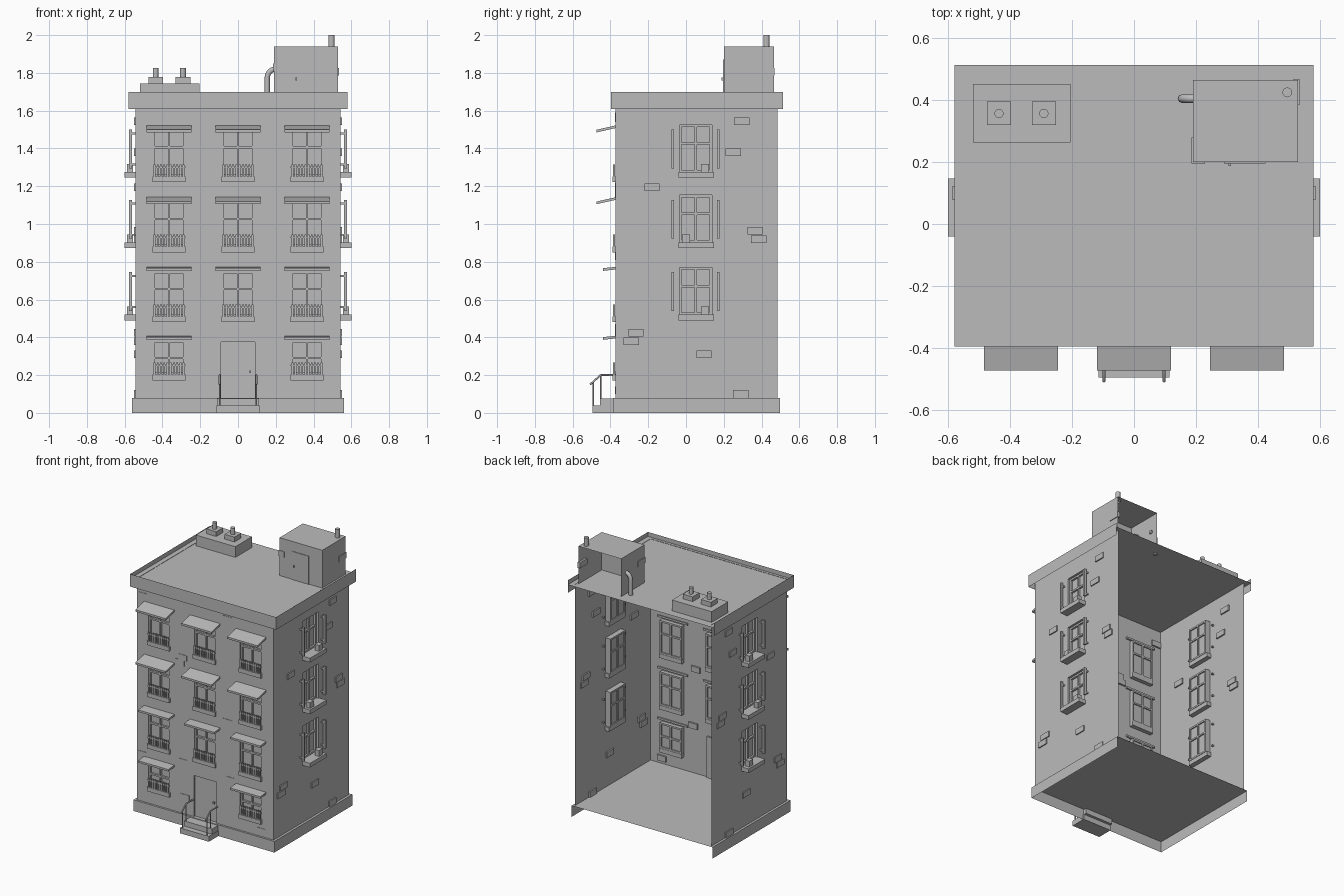
import bpy, bmesh, math
from mathutils import Vector

cube = bpy.data.objects.get("Cube")
if cube:
    bpy.data.objects.remove(cube, do_unlink=True)

GREY = bpy.data.materials.new("plain_grey")
GREY.use_nodes = True
GREY.diffuse_color = (0.5, 0.5, 0.5, 1)
GREY.node_tree.nodes["Principled BSDF"].inputs["Base Color"].default_value = (0.5, 0.5, 0.5, 1)

WX, WY, BACK = 0.543, 0.373, 0.485


# Placement of (along, outward, up) coordinates on each wall
def front(u, o, v):
    return (u, -WY - o, v)


def left(u, o, v):
    return (WX + o, u, v)


def right(u, o, v):
    return (-WX - o, u, v)


def world(u, o, v):
    return (u, o, v)


def finish(name, bm, outward=None):
    bmesh.ops.recalc_face_normals(bm, faces=bm.faces)
    bm.faces.ensure_lookup_table()
    if outward and bm.faces[0].normal.dot(Vector(outward)) < 0:
        bmesh.ops.reverse_faces(bm, faces=bm.faces)
    me = bpy.data.meshes.new(name)
    bm.to_mesh(me)
    bm.free()
    me.materials.append(GREY)
    ob = bpy.data.objects.new(name, me)
    bpy.context.collection.objects.link(ob)
    return ob


def quad(bm, *pts):
    return bm.faces.new([bm.verts.new(p) for p in pts])


def box(bm, u0, u1, o0, o1, v0, v1, place=world, tilt=0, skip=()):
    """Box; tilt drops its outer end, skip leaves sides open."""
    p = [bm.verts.new(place(u, o, v - (tilt if o == o1 else 0)))
         for v in (v0, v1) for o in (o0, o1) for u in (u0, u1)]
    sides = dict(bottom=(0, 1, 3, 2), top=(4, 5, 7, 6), near=(0, 1, 5, 4),
                 far=(2, 3, 7, 6), low=(0, 2, 6, 4), high=(1, 3, 7, 5))
    for side, ids in sides.items():
        if side not in skip:
            bm.faces.new([p[i] for i in ids])


def wall(name, place, u0, u1, v0, v1, holes, outward):
    """Sheet with recessed openings, each closed by a pane."""
    bm = bmesh.new()
    us = sorted({u0, u1, *(h[0] for h in holes), *(h[1] for h in holes)})
    vs = sorted({v0, v1, *(h[2] for h in holes), *(h[3] for h in holes)})
    for a, b in zip(us, us[1:]):
        for c, d in zip(vs, vs[1:]):
            mu, mv = (a + b) / 2, (c + d) / 2
            if not any(h[0] < mu < h[1] and h[2] < mv < h[3] for h in holes):
                quad(bm, place(a, 0, c), place(b, 0, c), place(b, 0, d), place(a, 0, d))
    for a, b, c, d, depth in holes:
        box(bm, a, b, -depth, 0, c, d, place, skip=("far",))
    bmesh.ops.remove_doubles(bm, verts=bm.verts, dist=0.0001)
    bmesh.ops.dissolve_limit(bm, angle_limit=0.01, verts=bm.verts, edges=bm.edges)
    return finish(name, bm, outward)


def window_frame(bm, place, a, b, c, d, depth, rail):
    """Border, centre post and cross rail in front of the pane."""
    o0, o1, t = -depth - 0.008, -depth + 0.014, 0.012
    m = (a + b) / 2
    for x0, x1 in ((a, a + t), (m - t / 2, m + t / 2), (b - t, b)):
        box(bm, x0, x1, o0, o1, c, d, place)
    for z0 in (c, rail, d - t):
        box(bm, a, b, o0, o1, z0, z0 + t, place)


def cylinder(bm, x, y, z0, z1, r, n=12):
    rings = [[bm.verts.new((x + r * math.cos(2 * math.pi * i / n),
                            y + r * math.sin(2 * math.pi * i / n), z)) for i in range(n)]
             for z in (z0, z1)]
    for i in range(n):
        j = (i + 1) % n
        bm.faces.new((rings[0][i], rings[0][j], rings[1][j], rings[1][i]))
    bm.faces.new(rings[1])


def tube(name, points, r):
    cu = bpy.data.curves.new(name, "CURVE")
    cu.dimensions = "3D"
    cu.bevel_depth, cu.bevel_resolution, cu.use_fill_caps = r, 2, True
    sp = cu.splines.new("POLY")
    sp.points.add(len(points) - 1)
    for pt, co in zip(sp.points, points):
        pt.co = (*co, 1)
    cu.materials.append(GREY)
    ob = bpy.data.objects.new(name, cu)
    bpy.context.collection.objects.link(ob)


# Front wall: (sill bottom, window top, canopy tip, canopy drop) per floor
floors = [(0.172, 0.385, 0.067, 0.008), (0.48, 0.75, 0.067, 0.008),
          (0.85, 1.12, 0.1, 0.025), (1.222, 1.5, 0.1, 0.025)]
columns = (-0.365, 0, 0.365)
holes, frames, canopies, balconies = [], bmesh.new(), bmesh.new(), bmesh.new()
for level, (z0, z1, reach, drop) in enumerate(floors):
    for x in columns:
        if level == 0 and x == 0:
            continue
        a, b = x - 0.086, x + 0.086
        holes.append((a, b, z0 + 0.03, z1, 0.02))
        window_frame(frames, front, a, b, z0 + 0.03, z1, 0.02, z1 - 0.1)
        box(canopies, x - 0.12, x + 0.12, -0.01, reach, z1 + 0.01, z1 + 0.024, front, drop)
        # Sill, rails and pickets
        box(balconies, a - 0.002, b + 0.002, -0.03, 0.016, z0, z0 + 0.03, front)
        box(balconies, a, b, 0.004, 0.013, z0 + 0.075, z0 + 0.083, front)
        for i in range(10):
            px = a + 0.009 + i * 0.0171
            box(balconies, px - 0.005, px + 0.005, 0.004, 0.013, z0 + 0.03, z0 + 0.094, front)
finish("front_window_frames", frames)
finish("window_canopies", canopies)
finish("balcony_rails", balconies)
holes.append((-0.09, 0.09, 0.08, 0.375, 0.012))
wall("front_wall", front, -WX, WX, 0.08, 1.67, holes, (0, -1, 0))

# Side walls, mirrored: windows, sills, bracket rods and sill pots
pots = ((0.49, 0.1), (0.873, 0.0), (1.245, 0.1))
bricks = [(0.295, 1.545), (0.25, 1.38), (-0.18, 1.195), (0.365, 0.965), (0.385, 0.92),
          (-0.265, 0.425), (-0.29, 0.38), (0.095, 0.31), (0.29, 0.1)]
for side, place, out in (("left", left, 1), ("right", right, -1)):
    holes = []
    fr, sills, rods, pot, br = (bmesh.new() for _ in range(5))
    for z, py in pots:
        a, b, c, d = -0.035, 0.137, z + 0.03, z + 0.28
        holes.append((a, b, c, d, 0.03))
        window_frame(fr, place, a, b, c, d, 0.03, z + 0.175)
        box(sills, a - 0.006, b + 0.01, -0.035, 0.058, z, c, place)
        box(pot, py - 0.021, py + 0.021, 0.012, 0.045, c, c + 0.042, place)
        for y in (-0.07, 0.171):
            box(rods, y - 0.007, y + 0.007, 0.019, 0.034, z + 0.05, z + 0.255, place)
            for bz in (z + 0.065, z + 0.23):
                box(rods, y - 0.005, y + 0.005, -0.015, 0.02, bz, bz + 0.01, place)
    for y, z in bricks:
        box(br, y - 0.04, y + 0.04, -0.01, 0.008, z - 0.02, z + 0.02, place)
    finish(side + "_window_frames", fr)
    finish(side + "_sills", sills)
    finish(side + "_bracket_rods", rods)
    finish(side + "_sill_pots", pot)
    finish(side + "_bricks", br)
    wall(side + "_wall", place, -WY, BACK, 0.08, 1.67, holes, (out, 0, 0))

# Bricks nearly flush with the front wall
bm = bmesh.new()
for x, z in ((-0.5, 1.56), (-0.18, 1.2), (-0.2, 1.16), (0.18, 0.83), (-0.17, 0.45),
             (0.2, 0.42), (-0.5, 0.42), (-0.16, 0.2), (0.45, 0.12), (0.18, 1.57)):
    box(bm, x - 0.035, x + 0.035, -0.012, 0.003, z - 0.02, z + 0.02, front)
finish("front_bricks", bm)

# Plinth, open at the back and underneath
bm = bmesh.new()
box(bm, -0.56, 0.56, -0.387, 0.498, 0, 0.08, skip=("bottom", "far"))
finish("plinth", bm, (0, 0, 1))

# Cornice with rim and sunken roof, open at the back and underneath
bm = bmesh.new()
box(bm, -0.58, 0.58, -0.396, 0.513, 1.61, 1.7, skip=("bottom", "far"))
top = max(bm.faces, key=lambda f: f.calc_center_median().z)
bmesh.ops.inset_region(bm, faces=[top], thickness=0.016)
bmesh.ops.translate(bm, verts=top.verts, vec=(0, 0, -0.032))
finish("cornice_and_roof", bm)

# Entrance steps, door leaf details and handrails
bm = bmesh.new()
box(bm, -0.115, 0.115, -0.495, -0.38, 0, 0.038)
box(bm, -0.112, 0.112, -0.455, -0.36, 0.038, 0.075)
finish("entrance_steps", bm)
bm = bmesh.new()
box(bm, 0.06, 0.07, -0.012, 0, 0.21, 0.225, front)
finish("door_knob", bm)
for s, side in ((1, "left"), (-1, "right")):
    x = s * 0.097
    tube(side + "_handrail", [(x, -0.37, 0.2), (x, -0.452, 0.2), (x, -0.508, 0.15)], 0.005)
    for y, z0, z1 in ((-0.49, 0.03, 0.165), (-0.452, 0.07, 0.2)):
        tube(side + "_rail_post", [(x, y, z0), (x, y, z1)], 0.004)

# Roof hut, open at the back, with door, bricks and pipes
bm = bmesh.new()
box(bm, 0.19, 0.53, 0.2, 0.465, 1.668, 1.94, skip=("far", "bottom"))
finish("roof_hut", bm, (0, 0, 1))
bm = bmesh.new()
box(bm, 0.29, 0.425, 0.196, 0.2, 1.668, 1.87)
box(bm, 0.305, 0.313, 0.188, 0.197, 1.76, 1.775)
finish("hut_door", bm)
bm = bmesh.new()
box(bm, 0.515, 0.535, 0.385, 0.468, 1.785, 1.825)
box(bm, 0.186, 0.23, 0.196, 0.28, 1.81, 1.85)
finish("hut_bricks", bm)
bm = bmesh.new()
cylinder(bm, 0.495, 0.425, 1.93, 2.0, 0.016)
finish("hut_vent", bm)
arc = [(0.2 - 0.045 * math.cos(t), 0.405, 1.775 + 0.045 * math.sin(t))
       for t in (math.pi / 2 * i / 6 for i in range(7))]
tube("bent_pipe", [(0.155, 0.405, 1.66)] + arc, 0.014)

# Chimney slab with two flues
bm = bmesh.new()
box(bm, -0.52, -0.205, 0.263, 0.452, 1.668, 1.745)
for x in (-0.436, -0.291):
    box(bm, x - 0.039, x + 0.039, 0.32, 0.396, 1.745, 1.779)
    cylinder(bm, x, 0.357, 1.779, 1.825, 0.015)
finish("chimney_block", bm)
